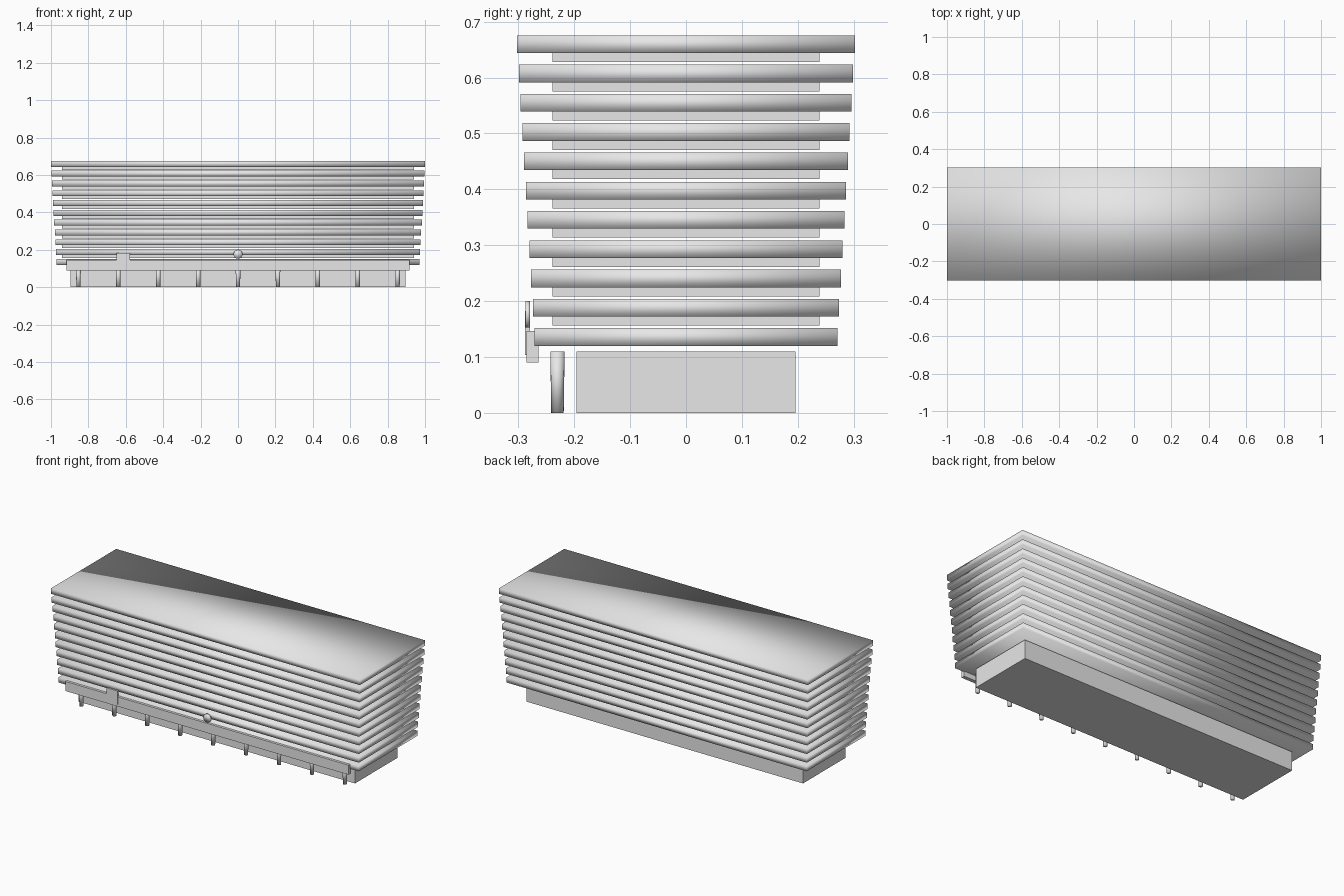
import bpy
import bmesh
import math
from mathutils import Matrix

if "Cube" in bpy.data.objects:
    bpy.data.objects.remove(bpy.data.objects["Cube"])

grey = bpy.data.materials.new("light_grey")
grey.diffuse_color = (0.8, 0.8, 0.8, 1)
grey.use_nodes = True
grey.node_tree.nodes["Principled BSDF"].inputs["Base Color"].default_value = grey.diffuse_color


def finish(name, bm, smooth):
    mesh = bpy.data.meshes.new(name)
    for f in bm.faces:
        f.smooth = smooth
    bm.to_mesh(mesh)
    bm.free()
    mesh.materials.append(grey)
    obj = bpy.data.objects.new(name, mesh)
    bpy.context.collection.objects.link(obj)
    return obj


def box(name, x0, x1, y0, y1, z0, z1, smooth=False):
    bm = bmesh.new()
    centre = ((x0 + x1) / 2, (y0 + y1) / 2, (z0 + z1) / 2)
    m = Matrix.Translation(centre) @ Matrix.Diagonal((x1 - x0, y1 - y0, z1 - z0, 1))
    bmesh.ops.create_cube(bm, size=1, matrix=m)
    return finish(name, bm, smooth)


def cylinder(name, centre, r_bottom, r_top, length, sides, turn=0.0):
    bm = bmesh.new()
    m = Matrix.Translation(centre) @ Matrix.Rotation(turn, 4, 'X')
    bmesh.ops.create_cone(bm, cap_ends=True, segments=sides, radius1=r_bottom,
                          radius2=r_top, depth=length, matrix=m)
    return finish(name, bm, True)


# Floor slabs, each a little wider than the one below, with softly shaded edges
FLOORS = 11
for i in range(FLOORS):
    t = i / (FLOORS - 1)
    z = 0.12 + 0.0524 * i
    hx, hy = 0.971 + 0.029 * t, 0.271 + 0.031 * t
    box(f"floor_slab_{i + 1}", -hx, hx, -hy, hy, z, z + 0.0315, smooth=True)
    # Recessed window band hanging under every slab but the lowest
    if i:
        box(f"window_band_{i}", -0.94, 0.94, -0.239, 0.239, z - 0.0162, z)

# Ground floor block
box("ground_floor", -0.895, 0.895, -0.196, 0.196, 0, 0.11)

# Front canopy beam with a raised panel and a round disc
box("canopy_beam", -0.918, 0.916, -0.2855, -0.264, 0.0905, 0.1465)
box("entrance_panel", -0.65, -0.578, -0.2885, -0.279, 0.104, 0.182)
cylinder("round_disc", (0, -0.2833, 0.1765), 0.024, 0.024, 0.0085, 32, math.pi / 2)

# Row of slightly tapered columns along the front
for i in range(9):
    cylinder(f"column_{i + 1}", (-0.853 + 0.2133 * i, -0.23, 0.055),
             0.0112, 0.0128, 0.11, 16)
